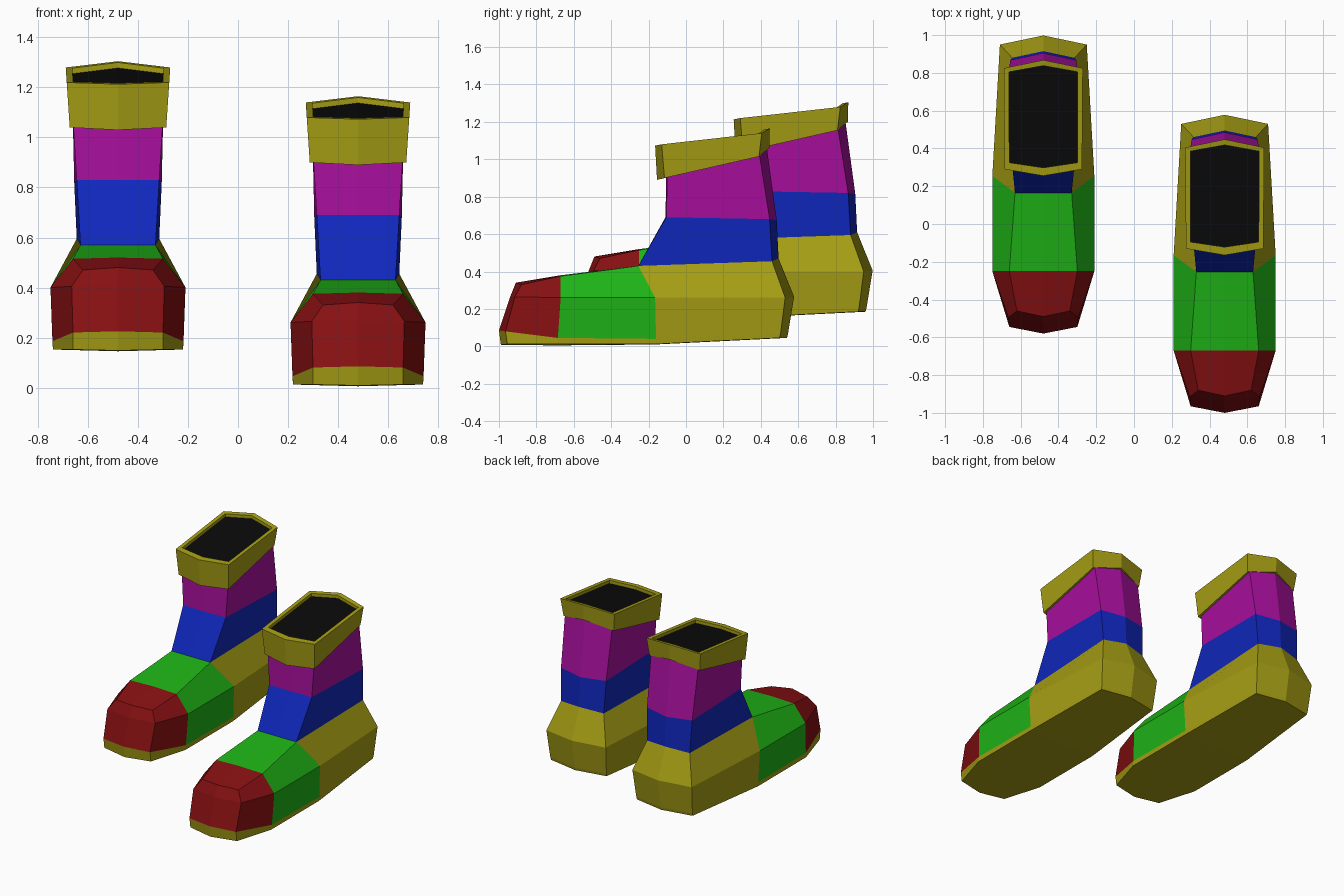
import bpy, bmesh

if "Cube" in bpy.data.objects:
    bpy.data.objects.remove(bpy.data.objects["Cube"])

# Flat colours
COLOURS = {
    "yellow": (0.38, 0.34, 0.007),
    "green": (0.013, 0.45, 0.008),
    "red": (0.24, 0.005, 0.006),
    "blue": (0.005, 0.02, 0.50),
    "magenta": (0.39, 0.005, 0.34),
    "black": (0.003, 0.003, 0.003),
}
NAMES = list(COLOURS)
MATS = []
for name, c in COLOURS.items():
    m = bpy.data.materials.new(name)
    m.diffuse_color = (*c, 1)
    m.use_nodes = True
    m.node_tree.nodes["Principled BSDF"].inputs["Base Color"].default_value = m.diffuse_color
    MATS.append(m)


def build(name, half_faces):
    """Make a symmetric mesh from (colour, points) faces of its +x half."""
    bm = bmesh.new()
    for side in (1, -1):
        for colour, pts in half_faces:
            f = bm.faces.new([bm.verts.new((x * side, y, z)) for x, y, z in pts])
            f.material_index = NAMES.index(colour)
    bmesh.ops.remove_doubles(bm, verts=bm.verts[:], dist=0.0005)
    bmesh.ops.recalc_face_normals(bm, faces=bm.faces[:])
    me = bpy.data.meshes.new(name)
    bm.to_mesh(me)
    bm.free()
    for m in MATS:
        me.materials.append(m)
    return me


def strip(a, b, colours):
    """Quads between two matching rows of points."""
    return [(c, [a[i], a[i + 1], b[i + 1], b[i]]) for i, c in enumerate(colours)]


# Foot: columns from toe centre round to heel centre, each bottom to top
columns = [
    [(0, -0.99, 0.008), (0, -1.0, 0.085), (0, -0.94, 0.265), (0, -0.91, 0.34)],
    [(0.18, -0.955, 0.012), (0.18, -0.965, 0.08), (0.185, -0.915, 0.265), (0.14, -0.88, 0.33)],
    [(0.26, -0.69, 0.012), (0.262, -0.685, 0.045), (0.27, -0.67, 0.26), (0.18, -0.67, 0.375)],
    [(0.26, -0.16, 0.012), (0.262, -0.16, 0.04), (0.27, -0.165, 0.26), (0.15, -0.255, 0.43)],
    [(0.215, 0.50, 0.045), (0.217, 0.505, 0.065), (0.23, 0.53, 0.26), (0.165, 0.46, 0.455)],
    [(0, 0.54, 0.045), (0, 0.545, 0.065), (0, 0.578, 0.265), (0, 0.495, 0.47)],
]
uppers = ["red", "red", "green", "yellow", "yellow"]
boot = []
for i, c in enumerate(uppers):
    boot += strip(columns[i], columns[i + 1], ["yellow", c, c])

# Toe top and instep
toe_mid, instep = (0, -0.67, 0.38), (0, -0.255, 0.43)
tops = [c[3] for c in columns]
boot += [("red", [tops[0], tops[1], tops[2], toe_mid]),
         ("green", [toe_mid, tops[2], tops[3], instep])]

# Sole underside
sole = [c[0] for c in columns]
mids = [sole[0], (0, -0.69, 0.005), (0, -0.16, 0.01), sole[5]]
boot += strip(mids, sole[1:5], ["yellow"] * 3)

# Shaft: blue and magenta bands, closed at the top inside the cuff
ankle = [instep, tops[3], tops[4], tops[5]]
band = [(0, -0.11, 0.69), (0.165, -0.105, 0.69), (0.175, 0.447, 0.68), (0, 0.485, 0.675)]
neck = [(0, -0.105, 0.93), (0.18, -0.10, 0.93), (0.183, 0.39, 1.04), (0, 0.43, 1.08)]
boot += strip(ankle, band, ["blue"] * 3) + strip(band, neck, ["magenta"] * 3)
boot.append(("magenta", neck))

# Cuff: outer wall, rim, inner wall and dark opening
low = [(0, -0.155, 0.89), (0.193, -0.115, 0.9), (0.195, 0.39, 1.015), (0, 0.445, 1.06)]
rim = [(0, -0.165, 1.073), (0.205, -0.13, 1.08), (0.209, 0.405, 1.14), (0, 0.448, 1.165)]
lip = [(0, -0.122, 1.078), (0.18, -0.095, 1.083), (0.182, 0.385, 1.137), (0, 0.418, 1.16)]
well = [(x, y, z - 0.022) for x, y, z in lip]
cuff = []
for a, b in ((low, rim), (rim, lip), (lip, well)):
    cuff += strip(a, b, ["yellow"] * 3)
cuff += [("black", well), ("yellow", low)]

# Two boots, one stepping behind and above the other
meshes = {"boot": build("boot", boot), "cuff": build("cuff", cuff)}
for side, loc in (("right", (0.48, 0, 0)), ("left", (-0.48, 0.42, 0.14))):
    for part, me in meshes.items():
        ob = bpy.data.objects.new(f"{side}_{part}", me)
        ob.location = loc
        bpy.context.collection.objects.link(ob)
